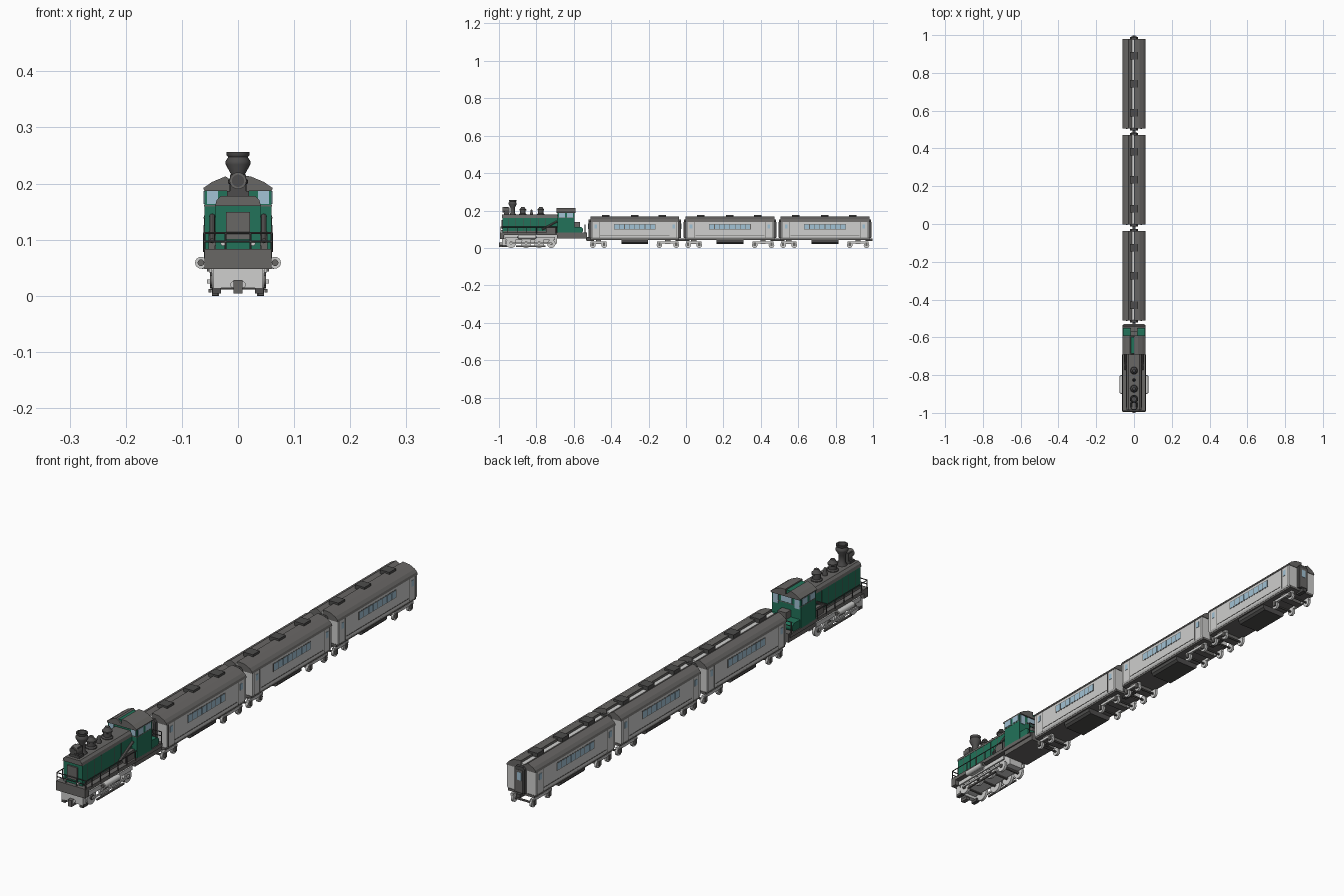
import bpy, bmesh, math
from mathutils import Matrix, Vector

def mat(name, c):
    m = bpy.data.materials.new(name)
    m.diffuse_color = (*c, 1)
    return m

GREY = mat("roof grey", (0.14, 0.135, 0.13))
DARK = mat("dark iron", (0.075, 0.073, 0.072))
LIGHT = mat("light grey", (0.62, 0.62, 0.61))
GREEN = mat("engine green", (0.016, 0.17, 0.10))
GLASS = mat("window blue", (0.36, 0.54, 0.66))

def finish(bm, name, m, smooth=False):
    bmesh.ops.recalc_face_normals(bm, faces=bm.faces[:])
    me = bpy.data.meshes.new(name)
    bm.to_mesh(me)
    bm.free()
    me.materials.append(m)
    ob = bpy.data.objects.new(name, me)
    bpy.context.collection.objects.link(ob)
    if smooth:
        bpy.context.view_layer.objects.active = ob
        bpy.ops.object.select_all(action='DESELECT')
        ob.select_set(True)
        bpy.ops.object.shade_smooth_by_angle(angle=math.radians(40))
    return ob

def box(name, m, x, y, z, mirror=False):
    """Box from (min, max) ranges, optionally repeated on the other side."""
    bm = bmesh.new()
    for s in ((1, -1) if mirror else (1,)):
        c = Vector((s * sum(x) / 2, sum(y) / 2, sum(z) / 2))
        d = (abs(x[1] - x[0]), abs(y[1] - y[0]), abs(z[1] - z[0]), 1)
        bmesh.ops.create_cube(bm, size=1, matrix=Matrix.Translation(c) @ Matrix.Diagonal(d))
    return finish(bm, name, m)

def rod(name, m, a, b, r, n=16, mirror=False, r2=None):
    """Cylinder between two points."""
    bm = bmesh.new()
    for s in ((1, -1) if mirror else (1,)):
        p, q = Vector((s * a[0], *a[1:])), Vector((s * b[0], *b[1:]))
        rot = (q - p).to_track_quat('Z', 'Y').to_matrix().to_4x4()
        bmesh.ops.create_cone(bm, cap_ends=True, segments=n, radius1=r, radius2=r if r2 is None else r2,
                              depth=(q - p).length, matrix=Matrix.Translation((p + q) / 2) @ rot)
    return finish(bm, name, m, n > 8)

def prism(name, m, half, y0, y1):
    """Mirror a half profile of (x, z) points and extrude it along y."""
    pts = half + [(-x, z) for x, z in reversed(half) if x > 0]
    bm = bmesh.new()
    f = bm.faces.new([bm.verts.new((x, y0, z)) for x, z in pts])
    ext = bmesh.ops.extrude_face_region(bm, geom=[f])
    bmesh.ops.translate(bm, vec=(0, y1 - y0, 0), verts=[v for v in ext['geom'] if isinstance(v, bmesh.types.BMVert)])
    return finish(bm, name, m)

def lathe(name, m, y, prof, n=16):
    """Turned part standing at (0, y) from (radius, z) points."""
    bm = bmesh.new()
    rings = [[bm.verts.new((r * math.cos(2 * math.pi * i / n), y + r * math.sin(2 * math.pi * i / n), z))
              for i in range(n)] for r, z in prof]
    for a, b in zip(rings, rings[1:]):
        for i in range(n):
            bm.faces.new((a[i], a[(i + 1) % n], b[(i + 1) % n], b[i]))
    bm.faces.new(rings[0])
    bm.faces.new(rings[-1])
    return finish(bm, name, m, True)

# ---------------- passenger coaches ----------------
H = 0.237
for c in (-0.274, 0.235, 0.743):
    prism("coach_body", LIGHT, [(0.056, 0.05), (0.06, 0.056), (0.06, 0.14), (0.0, 0.16)], c - H + 0.002, c + H - 0.002)
    prism("coach_roof", GREY, [(0.062, 0.138), (0.059, 0.146), (0.05, 0.155), (0.028, 0.166), (0.0, 0.169),
                               (0.0, 0.15)], c - H, c + H)
    box("coach_floor_frame", GREY, (-0.055, 0.055), (c - H, c + H), (0.043, 0.052))
    box("coach_sill_line", GREY, (0.0598, 0.061), (c - 0.185, c + 0.185), (0.064, 0.0665), True)
    for k in (-0.155, 0, 0.148):
        box("roof_vent", DARK, (-0.02, 0.02), (c + k - 0.02, c + k + 0.02), (0.16, 0.175))
    # side windows in a dark band
    box("window_frame", GREY, (0.0595, 0.0606), (c - 0.112, c + 0.112), (0.098, 0.1285), True)
    for i in range(8):
        y = c + (i - 3.5) * 0.0275
        box("coach_window", GLASS, (0.06, 0.0613), (y - 0.0122, y + 0.0122), (0.1005, 0.126), True)
    for s in (-1, 1):
        y = c + s * 0.208
        for e in (-0.017, 0.017):
            box("door_gap", GREY, (0.0598, 0.0606), (y + e - 0.0012, y + e + 0.0012), (0.054, 0.138), True)
        box("door_window", GLASS, (0.06, 0.0613), (y - 0.007, y + 0.007), (0.103, 0.126), True)
        # end gangway
        e = c + s * H
        prism("gangway", DARK, [(0.021, 0.052), (0.021, 0.142), (0.014, 0.151)], e - s * 0.004, e + s * 0.010)
        box("gangway_door", GREY, (-0.015, 0.015), (e, e + s * 0.0115), (0.056, 0.138))
        box("gangway_window", GLASS, (-0.009, 0.009), (e, e + s * 0.0125), (0.1, 0.13))
        box("coach_coupler", DARK, (-0.008, 0.008), (e - s * 0.02, e + s * 0.018), (0.036, 0.05))
        # bogie
        b = c + (-0.194 if s < 0 else 0.177)
        g = 0.03 if s < 0 else 0.045
        box("bogie_frame", LIGHT, (0.036, 0.046), (b - g - 0.012, b + g + 0.012), (0.024, 0.034), True)
        box("bogie_bolster", GREY, (-0.042, 0.042), (b - 0.014, b + 0.014), (0.022, 0.045))
        for w in (b - g, b + g):
            rod("coach_wheel", LIGHT, (0.034, w, 0.015), (0.043, w, 0.015), 0.015, 16, True)
            rod("coach_axle", GREY, (-0.044, w, 0.015), (0.044, w, 0.015), 0.004, 8)
            box("axle_box", GREY, (0.043, 0.049), (w - 0.006, w + 0.006), (0.01, 0.028), True)
    prism("underfloor_box", DARK, [(0.042, 0.022), (0.05, 0.03), (0.05, 0.044)], c - 0.072, c + 0.072)

# ---------------- locomotive hood and deck ----------------
box("front_beam", GREY, (-0.06, 0.06), (-0.995, -0.972), (0.048, 0.083))
box("deck", GREY, (-0.06, 0.06), (-0.98, -0.535), (0.068, 0.082))
box("rear_deck_block", GREY, (-0.055, 0.055), (-0.69, -0.55), (0.05, 0.07))
box("rear_beam", GREY, (-0.055, 0.055), (-0.55, -0.53), (0.05, 0.083))
box("rear_coupler", DARK, (-0.009, 0.009), (-0.535, -0.505), (0.04, 0.058))
prism("hood", GREEN, [(0.04, 0.08), (0.04, 0.163)], -0.98, -0.68)
prism("hood_top", GREY, [(0.041, 0.16), (0.038, 0.171), (0.03, 0.178)], -0.984, -0.68)
box("hood_front_grille", GREY, (-0.021, 0.021), (-0.986, -0.978), (0.1, 0.149))
box("hood_side_foot", GREY, (0.0395, 0.042), (-0.975, -0.69), (0.082, 0.09), True)
for i in range(6):
    y = -0.95 + i * 0.04
    box("hood_panel_gap", DARK, (0.0395, 0.0405), (y - 0.001, y + 0.001), (0.09, 0.158), True)
box("side_locker", GREY, (0.038, 0.053), (-0.745, -0.69), (0.082, 0.115), True)
rod("side_pipe", GREY, (0.046, -0.77, 0.098), (0.046, -0.69, 0.142), 0.005, 8, True)
rod("front_lamp", LIGHT, (0.027, -0.99, 0.093), (0.027, -0.978, 0.093), 0.004, 12, True)

# ---------------- chimney, domes, headlamp ----------------
lathe("chimney", DARK, -0.927, [(0.019, 0.174), (0.018, 0.18), (0.012, 0.188), (0.012, 0.216), (0.022, 0.234),
                                (0.022, 0.24), (0.0175, 0.247), (0.0205, 0.251), (0.0205, 0.256), (0.015, 0.256),
                                (0.013, 0.24)])
box("headlamp_bracket", DARK, (-0.02, 0.02), (-0.972, -0.945), (0.175, 0.187))
box("headlamp_case", DARK, (-0.014, 0.014), (-0.97, -0.945), (0.187, 0.216))
rod("headlamp", GREY, (0, -0.98, 0.205), (0, -0.948, 0.205), 0.015, 20)
rod("headlamp_lens", DARK, (0, -0.982, 0.205), (0, -0.978, 0.205), 0.011, 20)
dome = [(0.02, 0.175), (0.02, 0.181), (0.015, 0.185), (0.015, 0.199), (0.018, 0.201), (0.018, 0.206),
        (0.012, 0.212), (0.008, 0.22)]
lathe("rear_dome", DARK, -0.776, dome)
lathe("front_dome", DARK, -0.872, dome)
lathe("bell", DARK, -0.826, [(0.009, 0.176), (0.009, 0.186), (0.005, 0.192), (0.006, 0.2), (0.002, 0.206)], 12)

# ---------------- cab ----------------
prism("cab", GREEN, [(0.06, 0.08), (0.06, 0.19), (0.024, 0.209)], -0.686, -0.597)
prism("cab_roof", GREY, [(0.06, 0.187), (0.062, 0.192), (0.046, 0.203), (0.022, 0.213), (0.0, 0.214),
                         (0.0, 0.195)], -0.692, -0.59)
box("cab_band", GREY, (-0.0606, 0.0606), (-0.6866, -0.5964), (0.159, 0.162))
for y in (-0.664, -0.62):
    box("cab_side_window", GLASS, (0.0595, 0.0612), (y - 0.016, y + 0.016), (0.164, 0.187), True)
box("cab_front_window", GLASS, (0.036, 0.055), (-0.6875, -0.685), (0.164, 0.187), True)
box("cab_rear_window", GLASS, (0.034, 0.055), (-0.598, -0.5955), (0.15, 0.187), True)
box("cab_rear_middle_window", GLASS, (-0.022, 0.022), (-0.598, -0.5955), (0.164, 0.19))
# low rear hood, stepped and sloping
box("rear_hood", GREEN, (0.018, 0.057), (-0.6, -0.562), (0.08, 0.112), True)
rod("rear_hood_round", GREEN, (0.018, -0.566, 0.096), (0.057, -0.566, 0.096), 0.016, 16, True)
box("rear_centre_box", GREY, (-0.018, 0.018), (-0.6, -0.568), (0.08, 0.138))

# ---------------- handrails and steps ----------------
for y, z in ((-0.99, 0.112), (-0.54, 0.125)):
    for h in (z, z - 0.015):
        rod("end_rail", DARK, (-0.06, y, h), (0.06, y, h), 0.002, 6)
    for x in (0.022, 0.06):
        rod("end_rail_post", DARK, (x, y, 0.08), (x, y, z), 0.002, 6, True)
rod("side_rail", DARK, (0.061, -0.99, 0.112), (0.061, -0.69, 0.112), 0.0018, 6, True)
for i in range(6):
    y = -0.955 + i * 0.052
    rod("side_rail_post", DARK, (0.061, y, 0.078), (0.061, y, 0.112), 0.0018, 6, True)

# ---------------- running gear ----------------
box("main_frame", LIGHT, (-0.03, 0.03), (-0.97, -0.69), (0.025, 0.068))
box("front_apron", LIGHT, (-0.044, 0.044), (-0.985, -0.965), (0.014, 0.05))
box("front_foot", DARK, (0.03, 0.045), (-0.985, -0.955), (0.004, 0.015), True)
box("front_coupler", GREY, (-0.008, 0.008), (-1.0, -0.97), (0.004, 0.028))
rod("buffer", LIGHT, (0.008, -0.995, 0.02), (0.008, -0.98, 0.02), 0.006, 12, True)
box("side_frame", LIGHT, (0.046, 0.052), (-0.965, -0.7), (0.042, 0.058), True)
rod("steam_cylinder", LIGHT, (0.066, -0.895, 0.059), (0.066, -0.805, 0.059), 0.0105, 16, True)
rod("cylinder_cap", GREY, (0.066, -0.9, 0.059), (0.066, -0.8, 0.059), 0.006, 12, True)
box("cylinder_mount", LIGHT, (0.045, 0.064), (-0.885, -0.815), (0.048, 0.068), True)
for y, r in ((-0.935, 0.027), (-0.855, 0.027), (-0.785, 0.027), (-0.72, 0.022)):
    rod("driving_wheel", LIGHT, (0.036, y, r), (0.046, y, r), r, 24, True)
    rod("wheel_hub", GREY, (0.045, y, r), (0.05, y, r), r * 0.35, 12, True)
    rod("loco_axle", GREY, (-0.045, y, r), (0.045, y, r), 0.006, 8)
box("coupling_rod", LIGHT, (0.05, 0.055), (-0.94, -0.72), (0.022, 0.029), True)
box("brake_beam", GREY, (0.047, 0.053), (-0.91, -0.75), (0.006, 0.012), True)
